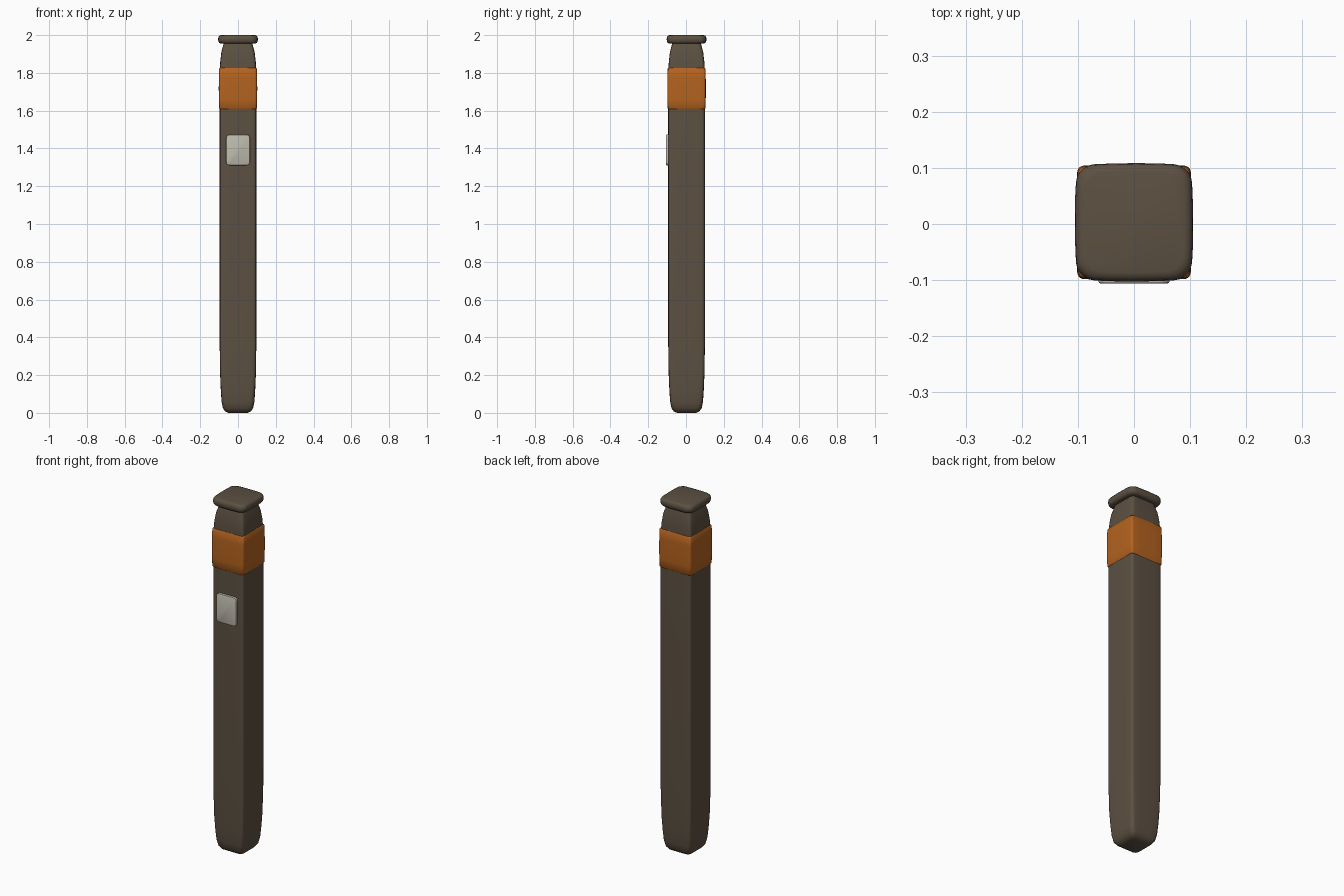
import bpy, bmesh, math

cube = bpy.data.objects.get("Cube")
if cube:
    bpy.data.objects.remove(cube, do_unlink=True)

CENTRE_Y = 0.003


def material(name, rgb):
    m = bpy.data.materials.new(name)
    m.use_nodes = True
    m.diffuse_color = (*rgb, 1)
    m.node_tree.nodes["Principled BSDF"].inputs["Base Color"].default_value = (*rgb, 1)
    return m


def rounded_square(half, radius, bulge, steps=5):
    """Outline with rounded corners and gently bowed sides."""
    pts = []
    for side in range(4):
        turn = side * math.pi / 2
        local = [(half, y) for y in (-half * 0.4, 0, half * 0.4)]
        for i in range(steps + 1):
            a = math.pi / 2 * i / steps
            local.append((half - radius + radius * math.cos(a),
                          half - radius + radius * math.sin(a)))
        for x, y in local:
            x, y = (x - bulge * (y / half) ** 2, y - bulge * (x / half) ** 2)
            pts.append((x * math.cos(turn) - y * math.sin(turn),
                        x * math.sin(turn) + y * math.cos(turn)))
    return pts


def square_loft(name, rings, bulge, mat, angle=50):
    """Stack rounded squares given as (z, half width, corner radius)."""
    bm = bmesh.new()
    loops = [[bm.verts.new((x, y + CENTRE_Y, z)) for x, y in rounded_square(h, r, bulge)]
             for z, h, r in rings]
    for low, high in zip(loops, loops[1:]):
        for i in range(len(low)):
            j = (i + 1) % len(low)
            bm.faces.new((low[i], low[j], high[j], high[i]))
    bm.faces.new(loops[0][::-1])
    bm.faces.new(loops[-1])
    finish(name, bm, mat, angle)


def finish(name, bm, mat, angle):
    bmesh.ops.recalc_face_normals(bm, faces=bm.faces)
    mesh = bpy.data.meshes.new(name)
    bm.to_mesh(mesh)
    bm.free()
    mesh.materials.append(mat)
    obj = bpy.data.objects.new(name, mesh)
    bpy.context.collection.objects.link(obj)
    bpy.ops.object.select_all(action='DESELECT')
    bpy.context.view_layer.objects.active = obj
    obj.select_set(True)
    bpy.ops.object.shade_smooth_by_angle(angle=math.radians(angle))


brown = material("dark brown", (0.107, 0.08, 0.054))
orange = material("orange", (0.46, 0.125, 0.014))
pale = material("pale grey", (0.51, 0.49, 0.41))

# Post with tapered foot and neck
square_loft("post", [
    (0.0, 0.05, 0.02), (0.008, 0.068, 0.02), (0.025, 0.08, 0.02),
    (0.06, 0.087, 0.02), (0.12, 0.091, 0.018), (0.2, 0.0945, 0.016),
    (0.35, 0.097, 0.015), (1.8, 0.097, 0.015), (1.86, 0.094, 0.016),
    (1.91, 0.088, 0.018), (1.945, 0.079, 0.02), (1.97, 0.072, 0.02)], 0.001, brown)

# Band around the upper post
square_loft("band", [
    (1.608, 0.097, 0.012), (1.612, 0.1, 0.012), (1.66, 0.1015, 0.012),
    (1.717, 0.102, 0.012), (1.775, 0.1015, 0.012), (1.822, 0.1, 0.012),
    (1.826, 0.097, 0.012)], 0.001, orange)

# Cap with rounded rim
square_loft("cap", [
    (1.955, 0.09, 0.03), (1.958, 0.099, 0.03), (1.967, 0.104, 0.03),
    (1.978, 0.1055, 0.03), (1.989, 0.104, 0.03), (1.997, 0.099, 0.03),
    (2.0, 0.09, 0.03)], 0.004, brown)

# Rounded plate on the front
bm = bmesh.new()
bmesh.ops.create_cube(bm, size=1)
for v in bm.verts:
    v.co = (v.co.x * 0.126, v.co.y * 0.016 - 0.098, v.co.z * 0.162 + 1.392)
upright = [e for e in bm.edges if abs(e.verts[0].co.y - e.verts[1].co.y) > 0.01]
bmesh.ops.bevel(bm, geom=upright, offset=0.018, segments=4, profile=0.5, affect='EDGES')
front = min(bm.faces, key=lambda f: f.calc_center_median().y)
bmesh.ops.bevel(bm, geom=list(front.edges), offset=0.003, segments=2,
                profile=0.5, affect='EDGES')
finish("front_plate", bm, pale, 40)
